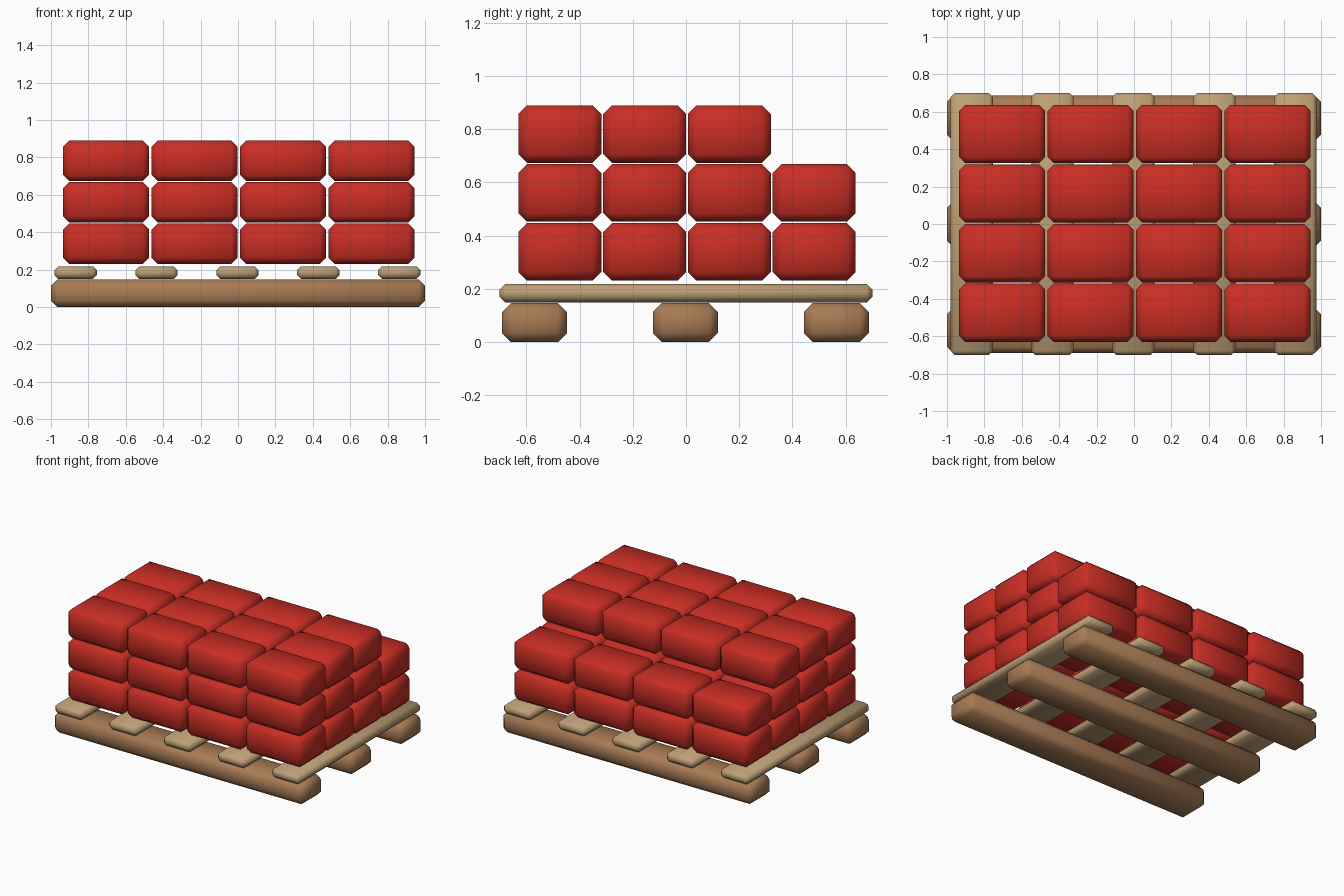
import bpy
import bmesh

default = bpy.data.objects.get("Cube")
if default:
    bpy.data.objects.remove(default, do_unlink=True)


def make_material(name, rgb):
    mat = bpy.data.materials.new(name)
    mat.use_nodes = True
    colour = (*rgb, 1.0)
    mat.diffuse_color = colour
    bsdf = next(n for n in mat.node_tree.nodes if n.type == 'BSDF_PRINCIPLED')
    bsdf.inputs["Base Color"].default_value = colour
    return mat


red = make_material("red sack", (0.58, 0.027, 0.018))
light_wood = make_material("light wood", (0.51, 0.35, 0.18))
dark_wood = make_material("dark wood", (0.39, 0.20, 0.09))


def soft_box(name, centre, size, bevel, mat):
    """Chamfered box with smooth shading."""
    bm = bmesh.new()
    bmesh.ops.create_cube(bm, size=1)
    bmesh.ops.scale(bm, vec=size, verts=bm.verts)
    bmesh.ops.bevel(bm, geom=bm.edges[:], offset=bevel, segments=1,
                    profile=0.5, affect='EDGES')
    for face in bm.faces:
        face.smooth = True
    mesh = bpy.data.meshes.new(name)
    bm.to_mesh(mesh)
    bm.free()
    mesh.materials.append(mat)
    obj = bpy.data.objects.new(name, mesh)
    obj.location = centre
    bpy.context.collection.objects.link(obj)
    return obj


# Pallet beams, running along the length
for i in range(3):
    soft_box(f"pallet_beam_{i + 1}", (0, -0.569 + i * 0.567, 0.074),
             (2.0, 0.243, 0.148), 0.034, dark_wood)

# Pallet slats, laid across the beams
for i in range(5):
    soft_box(f"pallet_slat_{i + 1}", (-0.868 + i * 0.4325, 0, 0.184),
             (0.226, 1.4, 0.068), 0.021, light_wood)

# Stacked sacks; the back row is one layer short
for layer in range(3):
    for row in range(3 if layer == 2 else 4):
        for col in range(4):
            soft_box(f"sack_{layer + 1}_{row + 1}_{col + 1}",
                     (-0.705 + col * 0.473, -0.474 + row * 0.3185, 0.339 + layer * 0.2215),
                     (0.46, 0.312, 0.216), 0.033, red)
